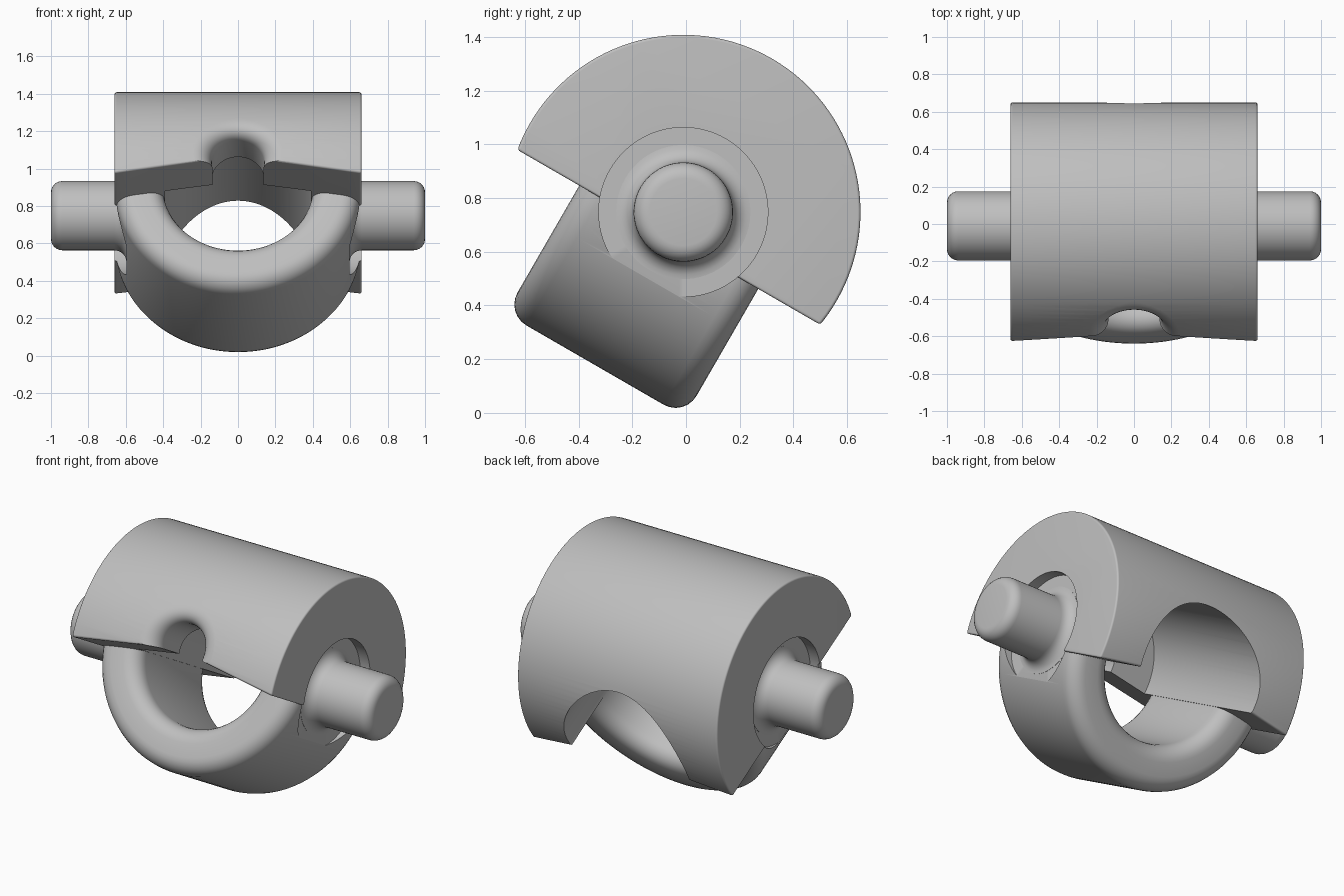
import bpy, bmesh
from math import pi, sin, cos, sqrt, radians
from mathutils import Vector, Matrix

cube = bpy.data.objects.get("Cube")
if cube:
    bpy.data.objects.remove(cube, do_unlink=True)

R = 0.66            # outer radius of both crossing cylinders
RING_HALF = 0.385   # half width of the ring
TILT = radians(-30)
CENTRE = Vector((0, -0.01, 0.748))

steel = bpy.data.materials.new("light_grey")
steel.use_nodes = True
GREY = (0.52, 0.52, 0.52, 1)
steel.diffuse_color = GREY
steel.node_tree.nodes["Principled BSDF"].inputs["Base Color"].default_value = GREY


def arc(cr, ct, rad, start, end, steps=6):
    """Points of a rounded corner as (radius, distance along axis)."""
    angles = [radians(start + (end - start) * i / steps) for i in range(steps + 1)]
    return [(cr + rad * cos(a), ct + rad * sin(a)) for a in angles]


def lathe(profile, axis, closed=False, steps=96):
    """Spin a (radius, distance) profile around the local x or y axis."""
    bm = bmesh.new()
    along = Vector((1, 0, 0)) if axis == "x" else Vector((0, 1, 0))
    out = Vector((0, 0, 1))
    verts = [bm.verts.new(out * r + along * t) for r, t in profile]
    edges = [bm.edges.new(p) for p in zip(verts, verts[1:])]
    if closed:
        edges.append(bm.edges.new((verts[-1], verts[0])))
    bmesh.ops.spin(bm, geom=verts + edges, cent=(0, 0, 0), axis=along,
                   angle=2 * pi, steps=steps, use_duplicate=False)
    bmesh.ops.remove_doubles(bm, verts=bm.verts, dist=1e-5)
    bmesh.ops.recalc_face_normals(bm, faces=bm.faces)
    return bm


def clip(bm, point, normal):
    """Remove the side the normal points to and close the opening."""
    cut = bmesh.ops.bisect_plane(bm, geom=bm.verts[:] + bm.edges[:] + bm.faces[:],
                                 plane_co=point, plane_no=normal, clear_outer=True)
    rim = [e for e in cut["geom_cut"] if isinstance(e, bmesh.types.BMEdge)]
    bmesh.ops.holes_fill(bm, edges=rim, sides=0)
    bmesh.ops.recalc_face_normals(bm, faces=bm.faces)


def finish(bm, name):
    mesh = bpy.data.meshes.new(name)
    bm.to_mesh(mesh)
    bm.free()
    obj = bpy.data.objects.new(name, mesh)
    bpy.context.collection.objects.link(obj)
    mesh.materials.append(steel)
    obj.location = CENTRE
    obj.rotation_euler = (TILT, 0, 0)
    return obj


def activate(obj):
    bpy.ops.object.select_all(action="DESELECT")
    obj.select_set(True)
    bpy.context.view_layer.objects.active = obj


def carve(obj, cutters):
    activate(obj)
    for cutter in cutters:
        mod = obj.modifiers.new("cut", "BOOLEAN")
        mod.operation = "DIFFERENCE"
        mod.solver = "EXACT"
        mod.object = cutter
        bpy.ops.object.modifier_apply(modifier=mod.name)


def cylinder_cutter(name, radius, start, end, axis):
    cutter = finish(lathe([(0, start), (radius, start), (radius, end), (0, end)], axis), name)
    cutter.hide_render = True
    return cutter


# Body: half of a thick drum, its underside rising slightly to the middle
bm = lathe([(0, 0), (R, 0), (R, R), (0, R)], "x", steps=128)
bmesh.ops.dissolve_limit(bm, angle_limit=radians(0.5), verts=bm.verts, edges=bm.edges)
clip(bm, (R, 0, -0.11), (-0.15, 0, -1))
sharp = [e for e in bm.edges if e.calc_face_angle(0) > radians(30)
         and not all(abs(v.co.x) < 1e-4 for v in e.verts)]
bmesh.ops.bevel(bm, geom=sharp, offset=0.06, segments=5, profile=0.5,
                affect="EDGES", clamp_overlap=True)
middle = [f for f in bm.faces if all(abs(v.co.x) < 1e-4 for v in f.verts)]
bmesh.ops.delete(bm, geom=middle, context="FACES")
half = bm.verts[:] + bm.edges[:] + bm.faces[:]
bmesh.ops.mirror(bm, geom=half, matrix=Matrix(), merge_dist=1e-4, axis="X")
bmesh.ops.recalc_face_normals(bm, faces=bm.faces)
body = finish(bm, "drum_body")

# Ring: rounded tube crossing the drum, kept only below it
f = 0.09
c = RING_HALF - f
ro, ri = R - 0.002, 0.4
profile = (arc(ro - f, c, f, 0, 90) + arc(ri + f, c, f, 90, 180)
           + arc(ri + f, -c, f, 180, 270) + arc(ro - f, -c, f, 270, 360))
bm = lathe(profile, "y", closed=True, steps=128)
cut = bmesh.ops.bisect_plane(bm, geom=bm.verts[:] + bm.edges[:] + bm.faces[:],
                             plane_co=(0, 0, 0.02), plane_no=(0, 0, 1), clear_outer=True)
rim = [e for e in cut["geom_cut"] if isinstance(e, bmesh.types.BMEdge)]
bmesh.ops.holes_fill(bm, edges=rim, sides=0)
bmesh.ops.recalc_face_normals(bm, faces=bm.faces)
ring = finish(bm, "lower_ring")

# Cutters: main bore, pin recesses and the flared notch in the front wall
bore = cylinder_cutter("bore_cutter", 0.397, -RING_HALF, 1, "y")
recesses = [cylinder_cutter("recess_cutter", 0.315, s * 0.595, s * 0.9, "x") for s in (1, -1)]
flare = 0.1
bm = lathe([(0, -0.3), (0.14, -0.3)] + arc(0.14 + flare, flare - R, flare, 180, 270, 8)
           + [(0.14 + flare, -0.9), (0, -0.9)], "y")
for v in bm.verts:   # bend the flare to the drum surface
    weight = min(1, max(0, (flare - R - v.co.y) / flare))
    v.co.y += weight * (R - sqrt(R * R - v.co.z ** 2))
notch = finish(bm, "notch_cutter")
notch.hide_render = True

carve(body, [bore, notch] + recesses)
carve(ring, recesses)
for cutter in [bore, notch] + recesses:
    bpy.data.objects.remove(cutter, do_unlink=True)

# Pins: rounded ends and a filleted foot on the recess floor
pins = []
for side, s in (("left", 1), ("right", -1)):
    pr, foot, tip = 0.185, 0.065, 0.06
    profile = ([(0, 0.5), (pr + foot, 0.5)] + arc(pr + foot, 0.596 + foot, foot, 270, 180)
               + arc(pr - tip, 1 - tip, tip, 0, 90) + [(0, 1)])
    pins.append(finish(lathe([(r, s * t) for r, t in profile], "x", steps=64), side + "_pin"))

for obj in [body, ring] + pins:
    activate(obj)
    bpy.ops.object.shade_smooth_by_angle(angle=radians(30))
